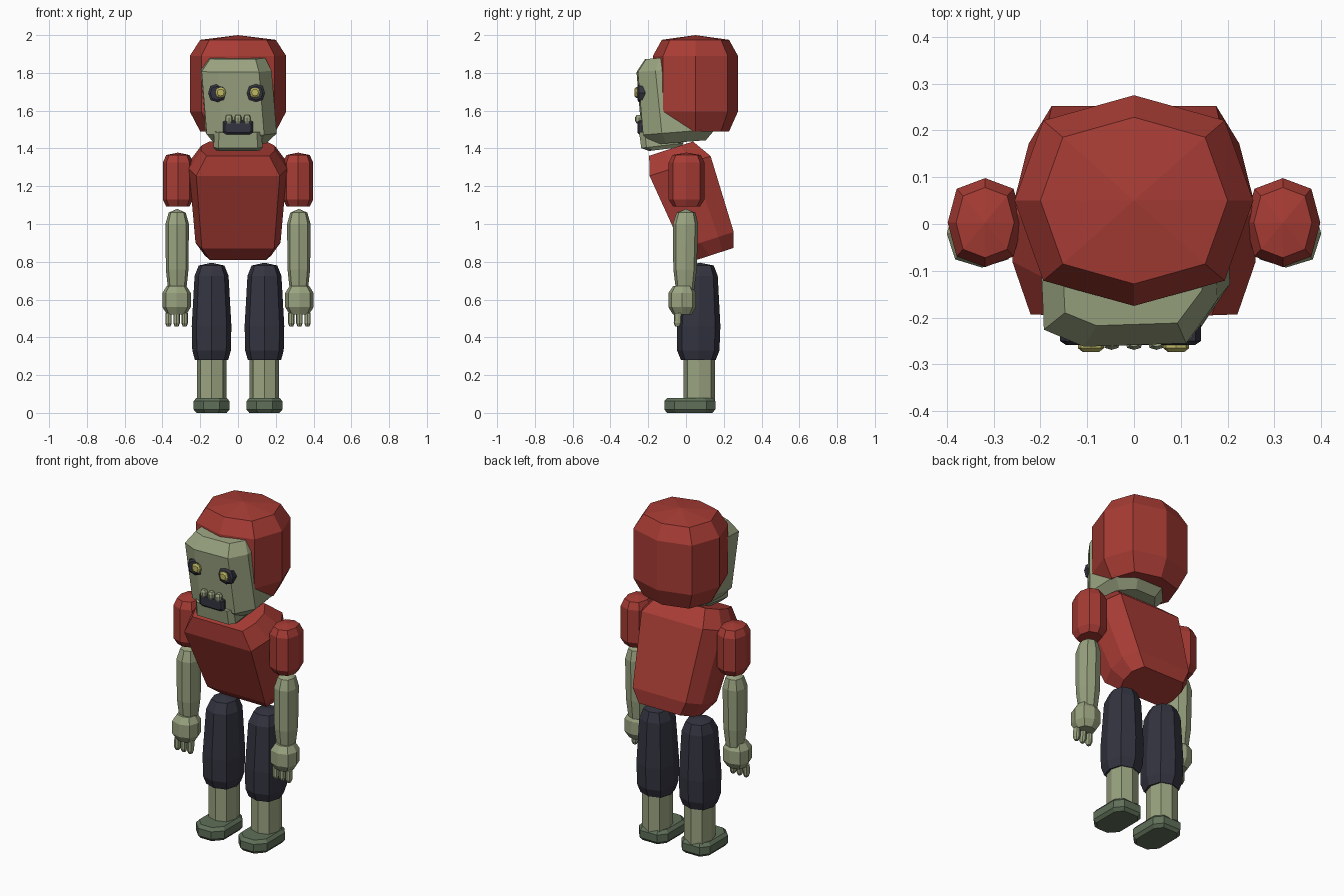
import bpy, bmesh, math
from mathutils import Matrix


def material(name, rgb):
    m = bpy.data.materials.new(name)
    m.diffuse_color = (*rgb, 1)
    return m


RED = material("red_cloth", (0.39, 0.045, 0.035))
SKIN = material("green_skin", (0.32, 0.365, 0.215))
NAVY = material("dark_navy", (0.034, 0.034, 0.052))
SHOE = material("dark_green", (0.115, 0.16, 0.10))
YELLOW = material("eye_yellow", (0.52, 0.48, 0.13))

# Unit cross-sections
D = 0.76
ROUND = [(1, 0), (D, D), (0, 1), (-D, D), (-1, 0), (-D, -D), (0, -1), (D, -D)]
SLAB = [(.85, -1), (1, -.3), (1, .4), (.78, 1), (-.78, 1), (-1, .4), (-1, -.3), (-.85, -1)]
BOX = [(.8, -1), (1, -.75), (1, .75), (.8, 1), (-.8, 1), (-1, .75), (-1, -.75), (-.8, -1)]
FACE = [(-.95, -.8), (-.5, -1), (.65, -.96), (1, -.45), (.95, .6), (.45, 1), (-.5, 1), (-1, .4)]


def loft(name, mat, rings, shape=ROUND, slope=0.0, apex=None, xform=None):
    """Skin rings of (cx, cy, z, rx, ry); slope tips the rings along y."""
    bm = bmesh.new()
    loops = []
    for cx, cy, z, rx, ry in rings:
        loops.append([bm.verts.new((cx + px * rx, cy + py * ry, z + slope * (cy + py * ry)))
                      for px, py in shape])
    n = len(shape)
    for a, b in zip(loops, loops[1:]):
        for i in range(n):
            j = (i + 1) % n
            bm.faces.new((a[i], a[j], b[j], b[i]))
    bm.faces.new(loops[0][::-1])
    if apex:
        tip = bm.verts.new(apex)
        for i in range(n):
            bm.faces.new((loops[-1][i], loops[-1][(i + 1) % n], tip))
    else:
        bm.faces.new(loops[-1])
    if xform:
        bm.transform(xform)
    bmesh.ops.recalc_face_normals(bm, faces=bm.faces[:])
    me = bpy.data.meshes.new(name)
    bm.to_mesh(me)
    bm.free()
    me.materials.append(mat)
    ob = bpy.data.objects.new(name, me)
    bpy.context.collection.objects.link(ob)
    return ob


# Hair cap
loft("hair_cap", RED, [
    (0, .05, 1.49, .20, .178), (0, .05, 1.595, .255, .225),
    (0, .05, 1.89, .255, .225), (0, .05, 1.975, .20, .178)], apex=(0, .05, 2.0))

# Head, leaning and slightly turned
loft("head", SKIN, [
    (.01, -.04, 1.435, .14, .145), (.015, -.04, 1.49, .19, .195),
    (-.012, -.08, 1.825, .19, .182), (-.005, -.08, 1.89, .15, .137)], FACE, slope=0.08)

# Jaw
loft("jaw", SKIN, [
    (0, -.11, 1.41, .115, .085), (0, -.125, 1.43, .13, .112),
    (0, -.13, 1.515, .125, .118)], BOX, slope=0.12)


def forward(x, y, z):
    """Place a part built along z so that it points to the front."""
    return Matrix.Translation((x, y, z)) @ Matrix.Rotation(math.radians(90), 4, 'X')


# Mouth and teeth
loft("mouth", NAVY, [(0, 0, 0, .08, .038), (0, 0, .05, .08, .038), (0, 0, .06, .068, .028)],
     BOX, xform=forward(0, -.198, 1.512))
for i, x in enumerate((-.048, 0, .048)):
    loft(f"tooth_{i + 1}", SKIN, [
        (x, -.25, 1.532, .012, .012), (x, -.25, 1.545, .019, .019),
        (x, -.25, 1.565, .019, .019), (x, -.25, 1.577, .012, .012)])

# Eyes
for side, sx, ex in (("right", -.11, -.092), ("left", .095, .09)):
    loft(f"{side}_eye_socket", NAVY, [(0, 0, 0, .048, .048), (0, 0, .045, .048, .048),
         (0, 0, .053, .036, .036)], xform=forward(sx, -.205, 1.693))
    loft(f"{side}_eye", YELLOW, [(0, 0, 0, .028, .028), (0, 0, .012, .028, .028),
         (0, 0, .02, .018, .018)], xform=forward(ex, -.253, 1.696))

# Torso, leaning forward
loft("torso", RED, [
    (0, .022, -.30, .175, .102), (0, .01, -.22, .225, .142),
    (0, -.01, .20, .26, .17), (0, -.027, .302, .195, .122)], SLAB,
    xform=Matrix.Translation((0, .04, 1.12)) @ Matrix.Rotation(math.radians(18), 4, 'X'))

for side, s in (("right", -1), ("left", 1)):
    # Sleeve and arm
    x = .318 * s
    loft(f"{side}_sleeve", RED, [
        (x, .003, 1.093, .062, .072), (x, .003, 1.13, .08, .095),
        (x, .003, 1.325, .08, .095), (x, .003, 1.365, .062, .075)], apex=(x, .003, 1.378))
    x = .322 * s
    loft(f"{side}_arm", SKIN, [
        (x, -.005, .65, .048, .048), (x, -.005, .76, .06, .062),
        (x, -.003, 1.0, .062, .067), (x, 0, 1.06, .045, .05)], apex=(x, 0, 1.08))
    # Hand and fingers
    x = .325 * s
    loft(f"{side}_hand", SKIN, [
        (x, -.02, .522, .052, .05), (x, -.02, .56, .075, .073),
        (x, -.02, .635, .075, .073), (x, -.018, .672, .052, .05)])
    for i in range(3):
        fx = x + (i - 1) * .043
        loft(f"{side}_finger_{i + 1}", SKIN, [
            (fx, -.045, .457, .01, .012), (fx, -.045, .475, .017, .02),
            (fx, -.042, .53, .017, .02)])
    # Trouser leg, shin and foot
    x = .14 * s
    loft(f"{side}_trouser_leg", NAVY, [
        (x, .065, .28, .088, .092), (x, .065, .33, .102, .112),
        (x, .067, .46, .105, .115), (x, .07, .725, .09, .098),
        (x, .075, .78, .068, .072)], apex=(x, .075, .795))
    loft(f"{side}_shin", SKIN, [(x, .07, .06, .078, .083), (x, .07, .30, .078, .083)])
    loft(f"{side}_foot", SHOE, [
        (x, .02, 0, .08, .12), (x, .02, .018, .095, .135),
        (x, .02, .062, .095, .135), (x, .02, .08, .08, .118)],
        [(.45, -1), (1, -.6), (1, .65), (.6, 1), (-.6, 1), (-1, .65), (-1, -.6), (-.45, -1)])
